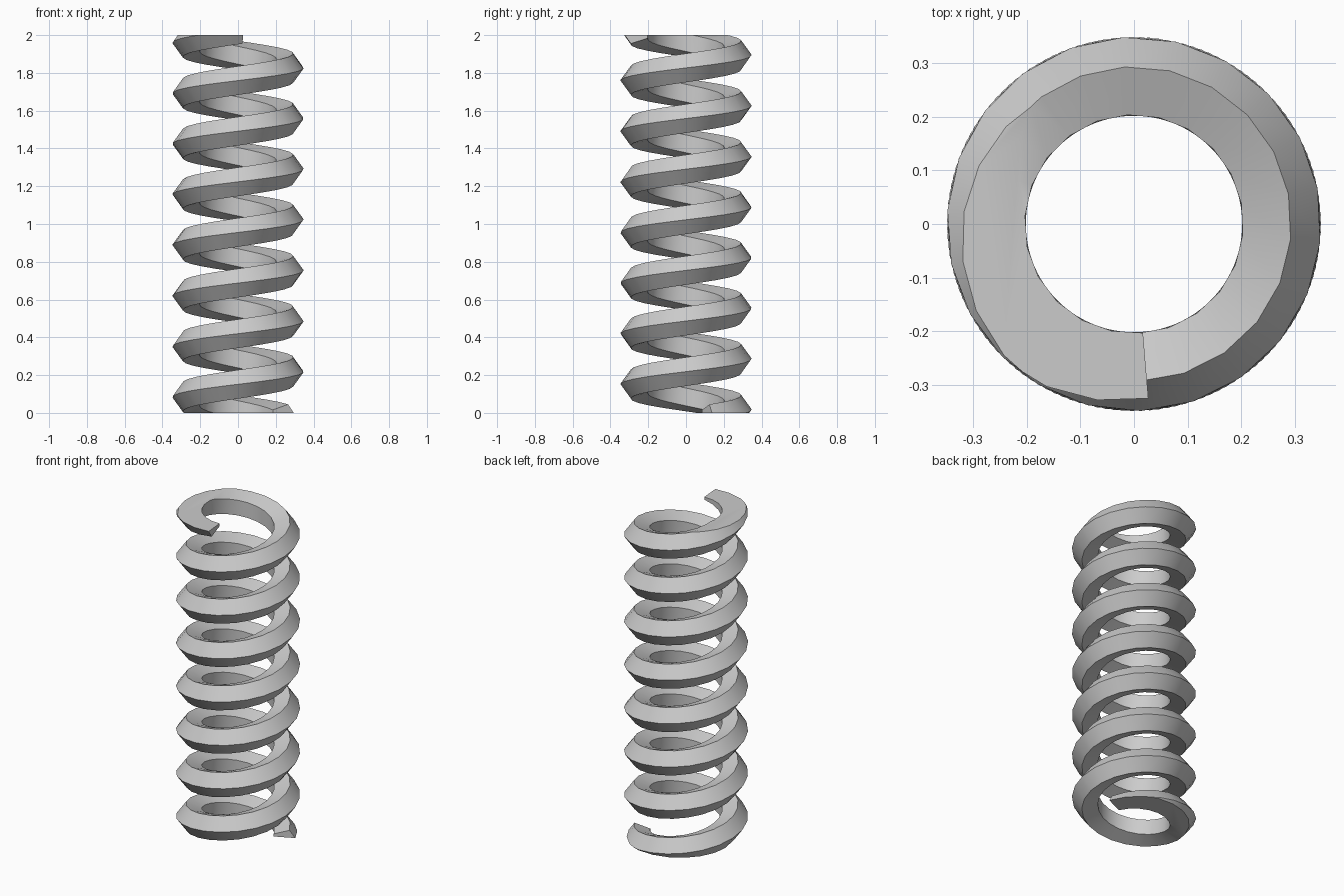
import bpy, bmesh, math

if "Cube" in bpy.data.objects:
    bpy.data.objects.remove(bpy.data.objects["Cube"])

R, r = 0.268, 0.08          # coil radius, pentagon wire radius
PITCH = 0.268
START, END, STEPS = -335.0, 2434.7, 168
MID = (START + END) / 2

bm = bmesh.new()

# pentagonal wire section swept along the helix, one point facing outward
rings = []
for i in range(STEPS + 1):
    deg = START + (END - START) * i / STEPS
    t = math.radians(deg)
    zc = 1 + PITCH * (deg - MID) / 360
    ring = []
    for k in range(5):
        a = 2 * math.pi * k / 5
        rad = R + r * math.cos(a)
        ring.append(bm.verts.new((rad * math.cos(t), rad * math.sin(t),
                                  zc + r * math.sin(a))))
    rings.append(ring)
for a, b in zip(rings, rings[1:]):
    for k in range(5):
        j = (k + 1) % 5
        bm.faces.new((a[k], b[k], b[j], a[j]))
bm.faces.new(rings[0])
bm.faces.new(rings[-1])
bmesh.ops.recalc_face_normals(bm, faces=bm.faces[:])

# ground-flat ends: trim at z = 0 and z = 2 and cap the cuts
for z, n in ((0, -1), (2, 1)):
    cut = bmesh.ops.bisect_plane(
        bm, geom=bm.verts[:] + bm.edges[:] + bm.faces[:], dist=1e-6,
        plane_co=(0, 0, z), plane_no=(0, 0, n), clear_outer=True)
    edges = [e for e in cut["geom_cut"] if isinstance(e, bmesh.types.BMEdge)]
    bmesh.ops.edgeloop_fill(bm, edges=edges)
bmesh.ops.recalc_face_normals(bm, faces=bm.faces[:])

mesh = bpy.data.meshes.new("coil_spring")
bm.to_mesh(mesh)
bm.free()
spring = bpy.data.objects.new("coil_spring", mesh)
bpy.context.collection.objects.link(spring)
bpy.context.view_layer.objects.active = spring
spring.select_set(True)
bpy.ops.object.shade_smooth_by_angle(angle=math.radians(30))
